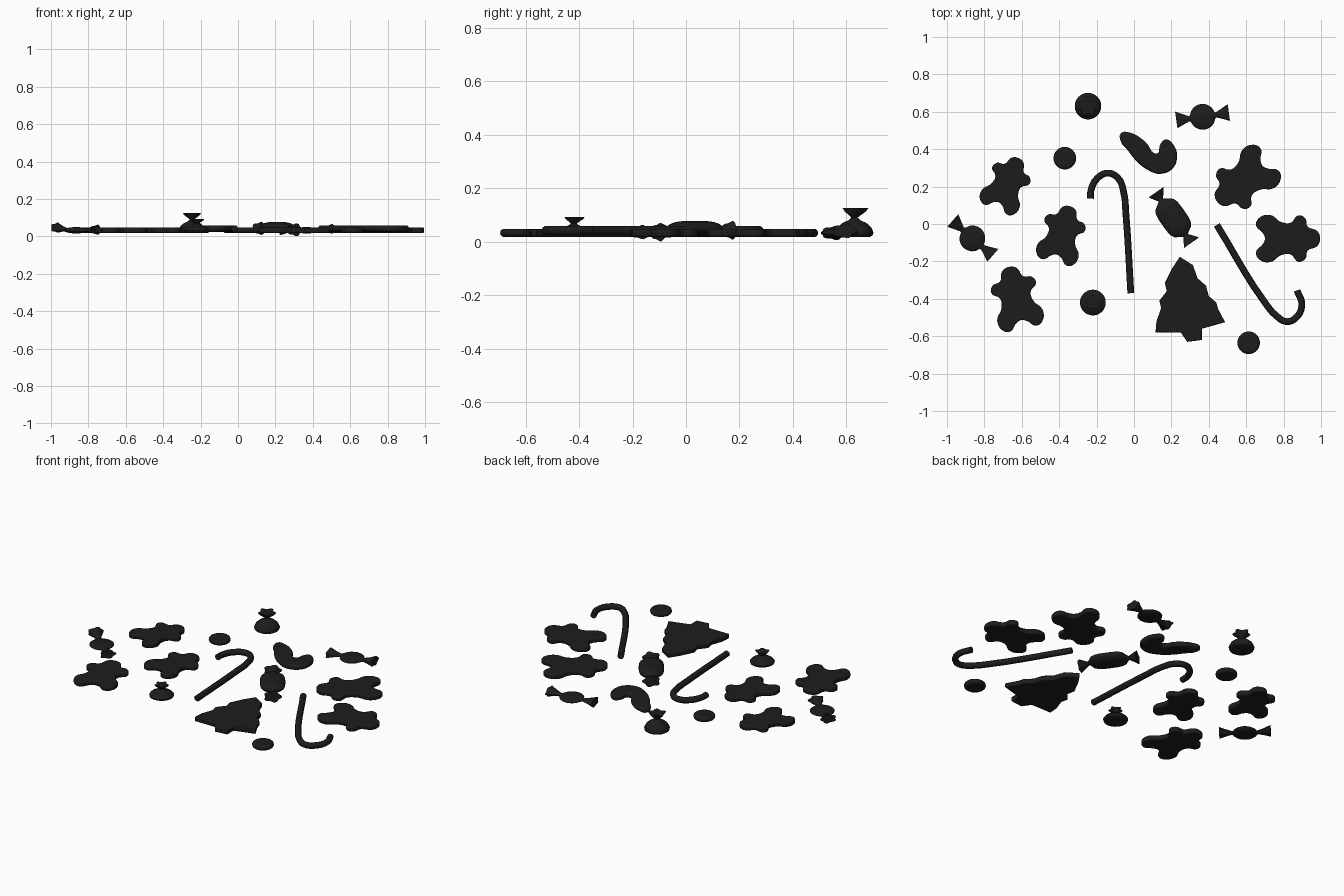
import bpy, bmesh, math
from mathutils import Matrix

if "Cube" in bpy.data.objects:
    bpy.data.objects.remove(bpy.data.objects["Cube"])

mat = bpy.data.materials.new("dark_sweet")
mat.diffuse_color = (0.012, 0.012, 0.012, 1)
mat.use_nodes = True
mat.node_tree.nodes["Principled BSDF"].inputs["Base Color"].default_value = mat.diffuse_color


def finish(ob):
    bpy.ops.object.select_all(action='DESELECT')
    ob.select_set(True)
    bpy.context.view_layer.objects.active = ob
    if ob.type == 'CURVE':
        bpy.ops.object.convert(target='MESH')
        ob = bpy.context.view_layer.objects.active
    ob.data.materials.clear()
    ob.data.materials.append(mat)
    bpy.ops.object.shade_smooth_by_angle(angle=math.radians(50))
    return ob


def make_curve(name, pts, cyclic, handle, dims):
    cu = bpy.data.curves.new(name, 'CURVE')
    cu.dimensions = dims
    cu.resolution_u = 5
    sp = cu.splines.new('BEZIER')
    sp.bezier_points.add(len(pts) - 1)
    for b, p in zip(sp.bezier_points, pts):
        b.co = (p[0], p[1], 0)
        b.handle_left_type = b.handle_right_type = handle
    sp.use_cyclic_u = cyclic
    ob = bpy.data.objects.new(name, cu)
    bpy.context.collection.objects.link(ob)
    return ob, cu


def cookie(name, pts, loc=(0, 0), angle=0, size=1, handle='AUTO', bevel=0.008):
    """Flat filled outline with a rounded rim, z 0.018 to 0.048."""
    ob, cu = make_curve(name, pts, True, handle, '2D')
    cu.fill_mode = 'BOTH'
    cu.extrude = 0.015 - bevel
    cu.bevel_depth = bevel
    cu.bevel_resolution = 2
    cu.offset = -bevel
    ob.location = (loc[0], loc[1], 0.033)
    ob.rotation_euler.z = math.radians(angle)
    ob.scale = (size, size, 1)
    finish(ob)


def cane(name, pts):
    ob, cu = make_curve(name, pts, False, 'AUTO', '3D')
    cu.bevel_depth = 0.018
    cu.bevel_resolution = 3
    cu.use_fill_caps = True
    ob.location.z = 0.042
    finish(ob)


def loft(name, rings, matrix, n=30, pleats=5):
    """Elliptical rings along local x: (x, half width, half height, pleat depth, z shift)."""
    bm = bmesh.new()
    loops = []
    for x, w, h, pl, dz in rings:
        loop = []
        for i in range(n):
            a = 2 * math.pi * i / n
            k = 1 + pl * math.cos(pleats * a)
            loop.append(bm.verts.new((x, w * k * math.cos(a), h * k * math.sin(a) + dz)))
        loops.append(loop)
    for a, b in zip(loops, loops[1:]):
        for i in range(n):
            j = (i + 1) % n
            bm.faces.new((a[i], a[j], b[j], b[i]))
    bm.faces.new(loops[0][::-1])
    bm.faces.new(loops[-1])
    bm.transform(matrix)
    bmesh.ops.recalc_face_normals(bm, faces=bm.faces)
    me = bpy.data.meshes.new(name)
    bm.to_mesh(me)
    bm.free()
    ob = bpy.data.objects.new(name, me)
    bpy.context.collection.objects.link(ob)
    finish(ob)


def wrapped_candy(name, loc, angle, half, w, h, tip, tip_w, tip_h, dz, power=2):
    """Rounded body with a pleated fan of wrapper at both ends."""
    body = []
    for i in range(13):
        t = -0.97 + 1.94 * i / 12
        k = (1 - abs(t) ** power) ** 0.5
        body.append((half * t, max(w * k, 0.013), max(h * k, 0.009), 0, 0))
    def fan(s, d):
        return [(s * (half + 0.004), 0.014, 0.010, 0, d * 0.3),
                (s * (half + tip) / 2, tip_w * 0.65, tip_h * 0.6, 0.08, d * 0.6),
                (s * tip, tip_w, tip_h, 0.12, d)]
    rings = fan(-1, dz[0])[::-1] + body + fan(1, dz[1])
    loft(name, rings, Matrix.Translation(loc) @ Matrix.Rotation(math.radians(angle), 4, 'Z'))


def bonbon(name, x, y, profile):
    """Upright dome gathered into a flared wrapper; profile is (z, radius, pleat)."""
    up = Matrix.Rotation(-math.pi / 2, 4, 'Y')
    loft(name, [(z, r, r, p, 0) for z, r, p in profile],
         Matrix.Translation((x, y, 0)) @ up)


# gingerbread cookies: mirrored half outline, head toward local +x
half = [(.162, .04), (.11, .065), (.098, .108), (.06, .124), (.02, .085),
        (-.03, .088), (-.09, .126), (-.15, .11), (-.165, .07), (-.13, .03)]
ginger = [(.177, 0)] + half + [(-.118, 0)] + [(x, -y) for x, y in half[::-1]]
for i, (x, y, a, s) in enumerate([(-.68, .21, 66, .88), (-.385, -.06, 75, .91),
                                  (-.63, -.40, 103, .99), (.59, .235, 219, 1.05),
                                  (.818, -.078, 0, 1)]):
    cookie(f"gingerbread_cookie_{i + 1}", ginger, (x, y), a, s)

# tiered tree cookie
cookie("tree_cookie", [(.245, -.175), (.315, -.22), (.34, -.29), (.385, -.33), (.40, -.385),
                       (.44, -.42), (.45, -.455), (.487, -.525), (.363, -.56), (.363, -.62),
                       (.285, -.63), (.25, -.58), (.115, -.58), (.12, -.52), (.145, -.45),
                       (.135, -.41), (.175, -.36), (.165, -.315), (.205, -.235)],
       handle='VECTOR', bevel=0.006)

# stocking shaped cookie
cookie("stocking_cookie", [(-.07, .485), (-.02, .488), (.06, .44), (.123, .377), (.14, .425),
                           (.17, .452), (.21, .425), (.23, .356), (.205, .295), (.14, .268),
                           (.075, .288), (.015, .334), (-.037, .398), (-.07, .44)], bevel=0.012)

# candy canes
cane("candy_cane_left", [(-.233, .136), (-.23, .18), (-.20, .24), (-.14, .272), (-.085, .245),
                         (-.055, .168), (-.043, .05), (-.017, -.37)])
cane("candy_cane_right", [(.443, -.005), (.70, -.42), (.76, -.49), (.818, -.522),
                          (.872, -.495), (.897, -.43), (.872, -.355)])

# round mints
circle = [(.06 * math.cos(i * math.pi / 4), .06 * math.sin(i * math.pi / 4)) for i in range(8)]
for i, loc in enumerate([(-.37, .352), (.613, -.635)]):
    cookie(f"round_mint_{i + 1}", circle, loc, bevel=0.014)

# wrapped candies
wrapped_candy("wrapped_candy_left", (-.864, -.077, .033), -41, .069, .069, .017,
              .142, .043, .025, (.014, .003))
wrapped_candy("wrapped_candy_back", (.367, .573, .033), 8, .069, .069, .017,
              .142, .043, .025, (0, .008))
wrapped_candy("wrapped_candy_middle", (.21, .033, .048), -55, .112, .07, .03,
              .165, .047, .032, (-.005, -.0122), power=4)

# gathered bonbons
bonbon("bonbon_large", -.246, .63, [(.018, .058, 0), (.024, .068, 0), (.036, .071, 0),
                                    (.055, .062, 0), (.07, .045, 0), (.081, .022, 0),
                                    (.09, .012, 0), (.10, .022, .1), (.112, .036, .15),
                                    (.126, .044, .2)])
bonbon("bonbon_small", -.22, -.42, [(.018, .056, 0), (.023, .066, 0), (.032, .069, 0),
                                    (.043, .06, 0), (.053, .042, 0), (.061, .02, 0),
                                    (.068, .011, 0), (.076, .02, .1), (.084, .03, .15),
                                    (.093, .035, .2)])
